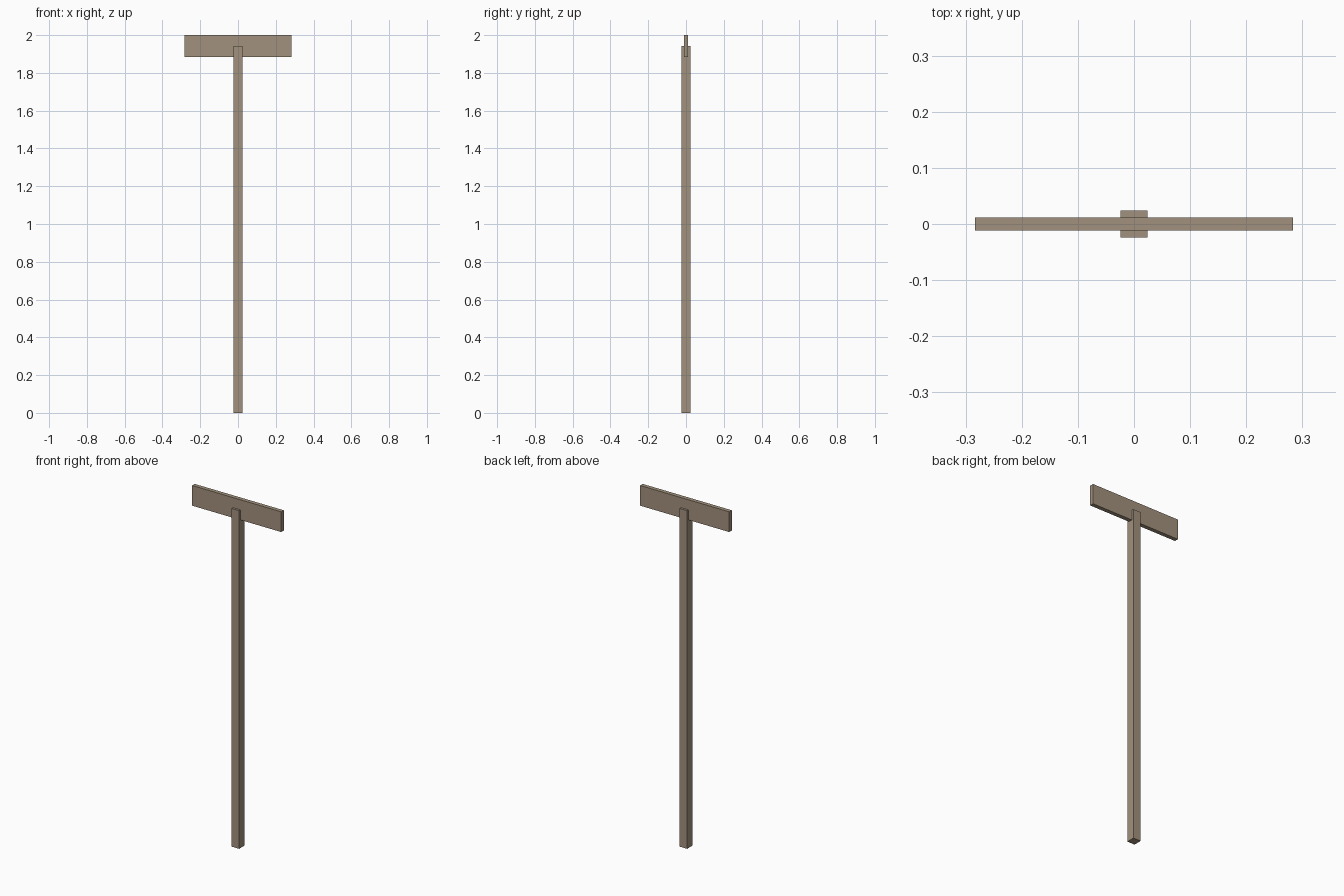
import bpy

if "Cube" in bpy.data.objects:
    bpy.data.objects.remove(bpy.data.objects["Cube"])

# Weathered wood colour
wood = bpy.data.materials.new("weathered wood")
wood.diffuse_color = (0.36, 0.285, 0.205, 1.0)
wood.use_nodes = True
wood.node_tree.nodes["Principled BSDF"].inputs["Base Color"].default_value = wood.diffuse_color


def box(name, size, z_bottom):
    """Axis-aligned box centred on x and y, resting at z_bottom."""
    bpy.ops.mesh.primitive_cube_add(size=1, location=(0, 0, z_bottom + size[2] / 2))
    obj = bpy.context.object
    obj.name = name
    obj.scale = size
    bpy.ops.object.transform_apply(location=False, rotation=False, scale=True)
    obj.data.materials.append(wood)
    return obj


# Square upright post
box("post", (0.048, 0.048, 1.942), 0.0)

# Thin sign board passing through the top of the post
box("sign_board", (0.566, 0.0235, 0.116), 1.884)
